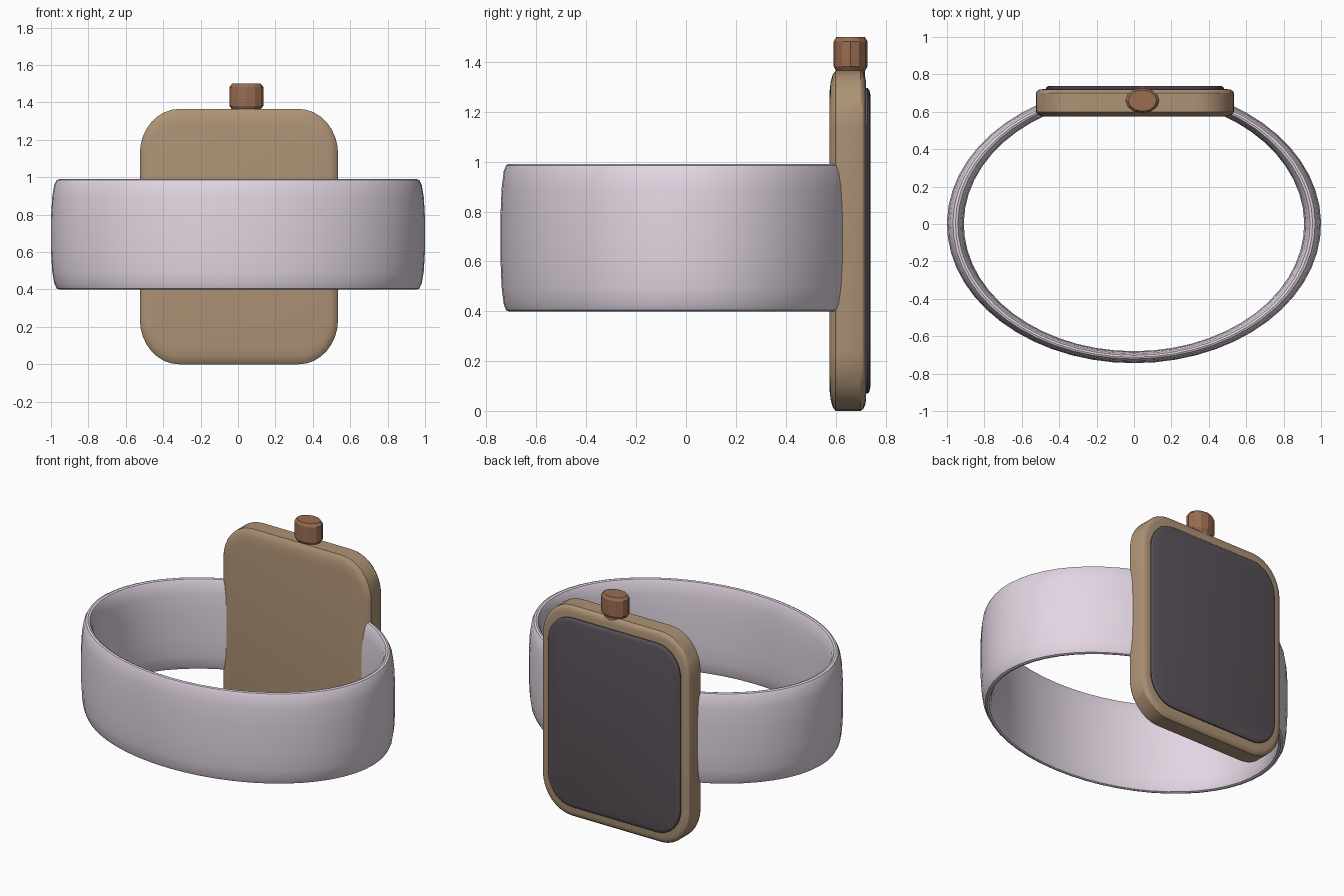
import bpy, bmesh, math

if "Cube" in bpy.data.objects:
    bpy.data.objects.remove(bpy.data.objects["Cube"])


def material(name, rgb):
    m = bpy.data.materials.new(name)
    m.diffuse_color = (*rgb, 1)
    m.use_nodes = True
    m.node_tree.nodes["Principled BSDF"].inputs["Base Color"].default_value = m.diffuse_color
    return m


def loft(name, rings, mat, smooth=True):
    """Skin a list of closed point rings and cap both ends."""
    bm = bmesh.new()
    loops = [[bm.verts.new(p) for p in ring] for ring in rings]
    n = len(rings[0])
    for a, b in zip(loops, loops[1:]):
        for i in range(n):
            j = (i + 1) % n
            bm.faces.new((a[i], a[j], b[j], b[i]))
    bm.faces.new(loops[0][::-1])
    bm.faces.new(loops[-1])
    bmesh.ops.recalc_face_normals(bm, faces=bm.faces)
    mesh = bpy.data.meshes.new(name)
    bm.to_mesh(mesh)
    bm.free()
    mesh.materials.append(mat)
    ob = bpy.data.objects.new(name, mesh)
    bpy.context.collection.objects.link(ob)
    if smooth:
        bpy.ops.object.select_all(action='DESELECT')
        ob.select_set(True)
        bpy.context.view_layer.objects.active = ob
        bpy.ops.object.shade_smooth_by_angle(angle=math.radians(30))
    return ob


def rounded_rect(hx, hz, rx, rz, y, cx=0.005, cz=0.6825, steps=8):
    """Upright rounded rectangle at depth y."""
    pts = []
    for k, (sx, sz) in enumerate(((1, 1), (-1, 1), (-1, -1), (1, -1))):
        for i in range(steps + 1):
            a = math.pi / 2 * (k + i / steps)
            pts.append((cx + sx * (hx - rx) + rx * math.cos(a), y,
                        cz + sz * (hz - rz) + rz * math.sin(a)))
    return pts


def slab(name, hx, hz, rx, rz, profile, mat):
    """Slab along y; profile rows are (y, inset x, inset z)."""
    return loft(name, [rounded_rect(hx - dx, hz - dz, rx - dx, rz - dz, y)
                       for y, dx, dz in profile], mat)


band_mat = material("band_lilac", (0.76, 0.67, 0.76))
case_mat = material("case_bronze", (0.42, 0.29, 0.18))
screen_mat = material("screen_dark", (0.10, 0.085, 0.10))
crown_mat = material("crown_copper", (0.32, 0.15, 0.085))

# Case with softened edges, and the raised screen on its outer face
slab("case", 0.53, 0.6825, 0.21, 0.24,
     [(0.575, 0.04, 0.09), (0.58, 0.025, 0.045), (0.588, 0.010, 0.016),
      (0.60, 0, 0), (0.70, 0, 0), (0.711, 0.006, 0.008),
      (0.718, 0.018, 0.022), (0.721, 0.035, 0.04)], case_mat)
slab("screen", 0.475, 0.613, 0.17, 0.19,
     [(0.70, 0, 0), (0.728, 0, 0), (0.735, 0.006, 0.008), (0.739, 0.02, 0.025)],
     screen_mat)

# Band: rounded flat section swept along an ellipse, both ends inside the case
half = [(0, 1), (0.3, 0.985), (0.6, 0.9), (0.85, 0.68), (1, 0.3)]
right = half + [(u, -v) for u, v in half[::-1]]
section = right + [(-u, v) for u, v in right[::-1][1:-1]]
rings = []
for i in range(49):
    a = math.radians(66 - 312 * i / 48)
    rings.append([((0.955 + 0.045 * u) * math.cos(a),
                   (0.712 + 0.032 * u) * math.sin(a),
                   0.695 + 0.295 * v) for u, v in section])
loft("band", rings, band_mat)

# Crown: faceted oval knob with chamfered rims
crown = []
for z, s in ((1.345, 0.85), (1.365, 0.86), (1.382, 1), (1.482, 1), (1.50, 0.84)):
    crown.append([(0.045 + 0.091 * s * math.cos(math.tau * k / 12),
                   0.66 + 0.068 * s * math.sin(math.tau * k / 12), z)
                  for k in range(12)])
loft("crown", crown, crown_mat, smooth=False)
